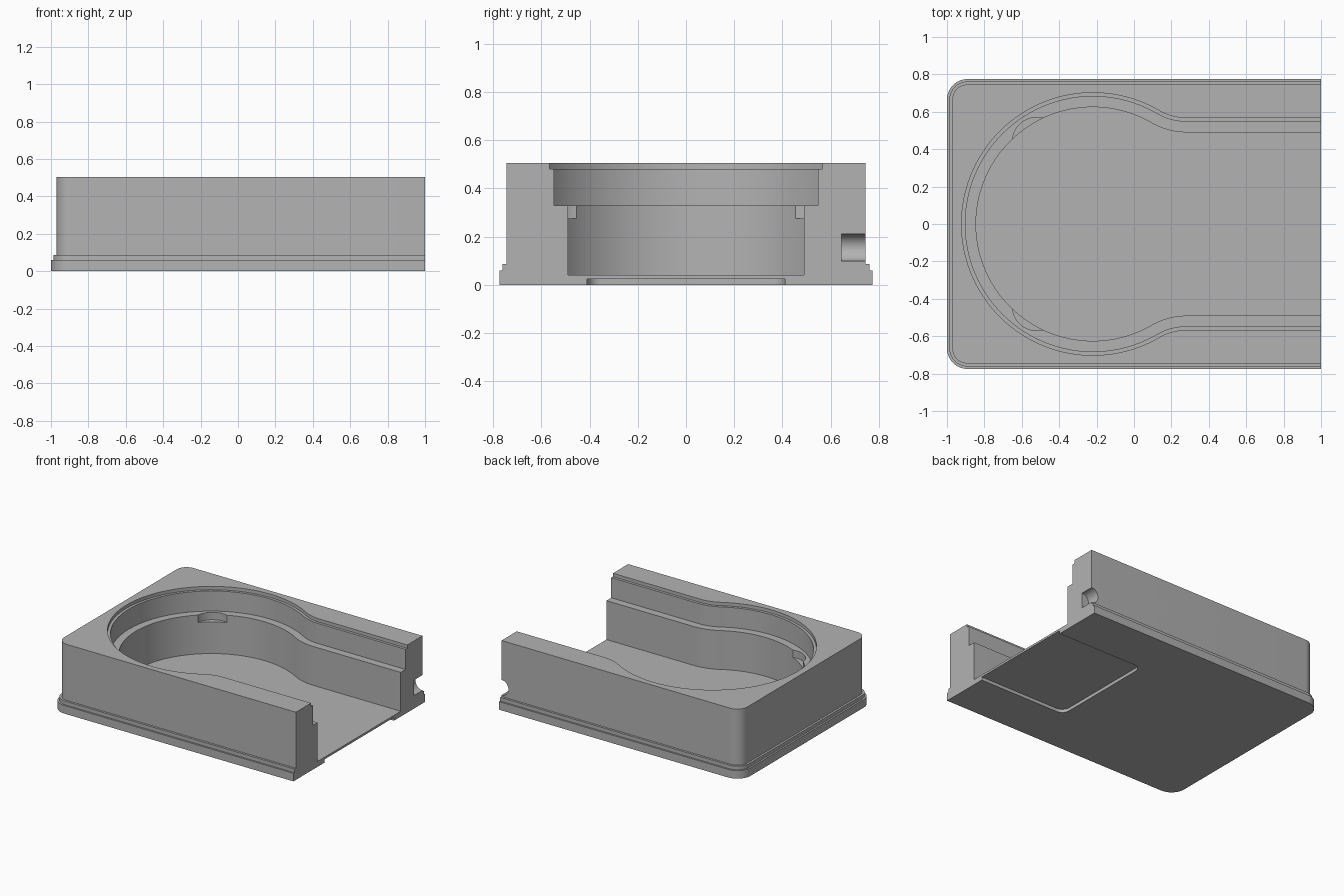
import bpy, bmesh
from math import pi, cos, sin, atan2, sqrt

default = bpy.data.objects.get("Cube")
if default:
    bpy.data.objects.remove(default)

GREY = 0.45
grey = bpy.data.materials.new("plain grey")
grey.use_nodes = True
grey.diffuse_color = (GREY, GREY, GREY, 1)
grey.node_tree.nodes["Principled BSDF"].inputs["Base Color"].default_value = (GREY, GREY, GREY, 1)


def arc(cx, cy, r, a0, a1, n):
    return [(cx + r * cos(a0 + (a1 - a0) * i / n), cy + r * sin(a0 + (a1 - a0) * i / n))
            for i in range(n + 1)]


def mirrored(half):
    """Close a +y half outline by mirroring it to -y."""
    return half + [(x, -y) for x, y in reversed(half) if y > 1e-6]


def loft(name, rings):
    """Solid through (outline, z) rings that share one point count."""
    bm = bmesh.new()
    loops = [[bm.verts.new((x, y, z)) for x, y in pts] for pts, z in rings]
    for a, b in zip(loops, loops[1:]):
        for i in range(len(a)):
            j = (i + 1) % len(a)
            bm.faces.new((a[i], a[j], b[j], b[i]))
    bm.faces.new(loops[0][::-1])
    bm.faces.new(loops[-1])
    bmesh.ops.recalc_face_normals(bm, faces=bm.faces)
    mesh = bpy.data.meshes.new(name)
    bm.to_mesh(mesh)
    bm.free()
    mesh.materials.append(grey)
    ob = bpy.data.objects.new(name, mesh)
    bpy.context.collection.objects.link(ob)
    return ob


def tray(inset):
    """Plan with two rounded corners at -x and a square open end at +x."""
    r, x, y = 0.11 - inset, -1 + inset, 0.775 - inset
    return mirrored([(1, y)] + arc(x + r, y - r, r, pi / 2, pi, 10))


def keyhole(grow):
    """Round bowl blending into a straight channel that leaves at +x."""
    bowl, neck, cx, blend_x = 0.625 + grow, 0.49 + grow, -0.22, 0.28
    dx = blend_x - cx
    r = (dx * dx + neck * neck - bowl * bowl) / (2 * (bowl - neck))
    a = atan2(neck + r, dx)
    return mirrored([(1.2, neck)] + arc(blend_x, neck + r, r, -pi / 2, a - pi, 14)
                    + arc(cx, 0, bowl, a, pi, 40))


# Stepped outer block
housing = loft("housing", [(tray(0), 0), (tray(0), 0.06), (tray(0.013), 0.06),
                           (tray(0.013), 0.087), (tray(0.029), 0.087), (tray(0.029), 0.505)])

# Stepped cavity
cutters = [loft("cavity_cutter", [(keyhole(0), 0.04), (keyhole(0), 0.33),
                                  (keyhole(0.057), 0.33), (keyhole(0.057), 0.48),
                                  (keyhole(0.077), 0.48), (keyhole(0.077), 0.6)])]

# Finger notches below the ledge
for side in (-1, 1):
    disc = arc(-0.52, side * 0.44, 0.13, 0, 2 * pi, 48)[:-1]
    cutters.append(loft("notch_cutter", [(disc, 0.275), (disc, 0.4)]))

# Shallow rounded recess under the open end
plate = mirrored([(1.2, 0.41)] + arc(0.34, 0.35, 0.06, pi / 2, pi, 8))
cutters.append(loft("recess_cutter", [(plate, -0.1), (plate, 0.024)]))

# Half-round hole in the back wall at the open end
disc = arc(1, 0, 0.057, 0, 2 * pi, 32)[:-1]
hole = loft("hole_cutter", [(disc, -0.9), (disc, -0.645)])
hole.rotation_euler.x = pi / 2
hole.location.z = 0.155
cutters.append(hole)

bpy.context.view_layer.update()
bpy.ops.object.select_all(action='DESELECT')
bpy.context.view_layer.objects.active = housing
housing.select_set(True)
for cutter in cutters:
    cutter.hide_render = True
    mod = housing.modifiers.new(cutter.name, 'BOOLEAN')
    mod.operation = 'DIFFERENCE'
    mod.solver = 'EXACT'
    mod.object = cutter
    bpy.ops.object.modifier_apply(modifier=mod.name)
    bpy.data.objects.remove(cutter)
bpy.ops.object.shade_smooth_by_angle(angle=0.5)
